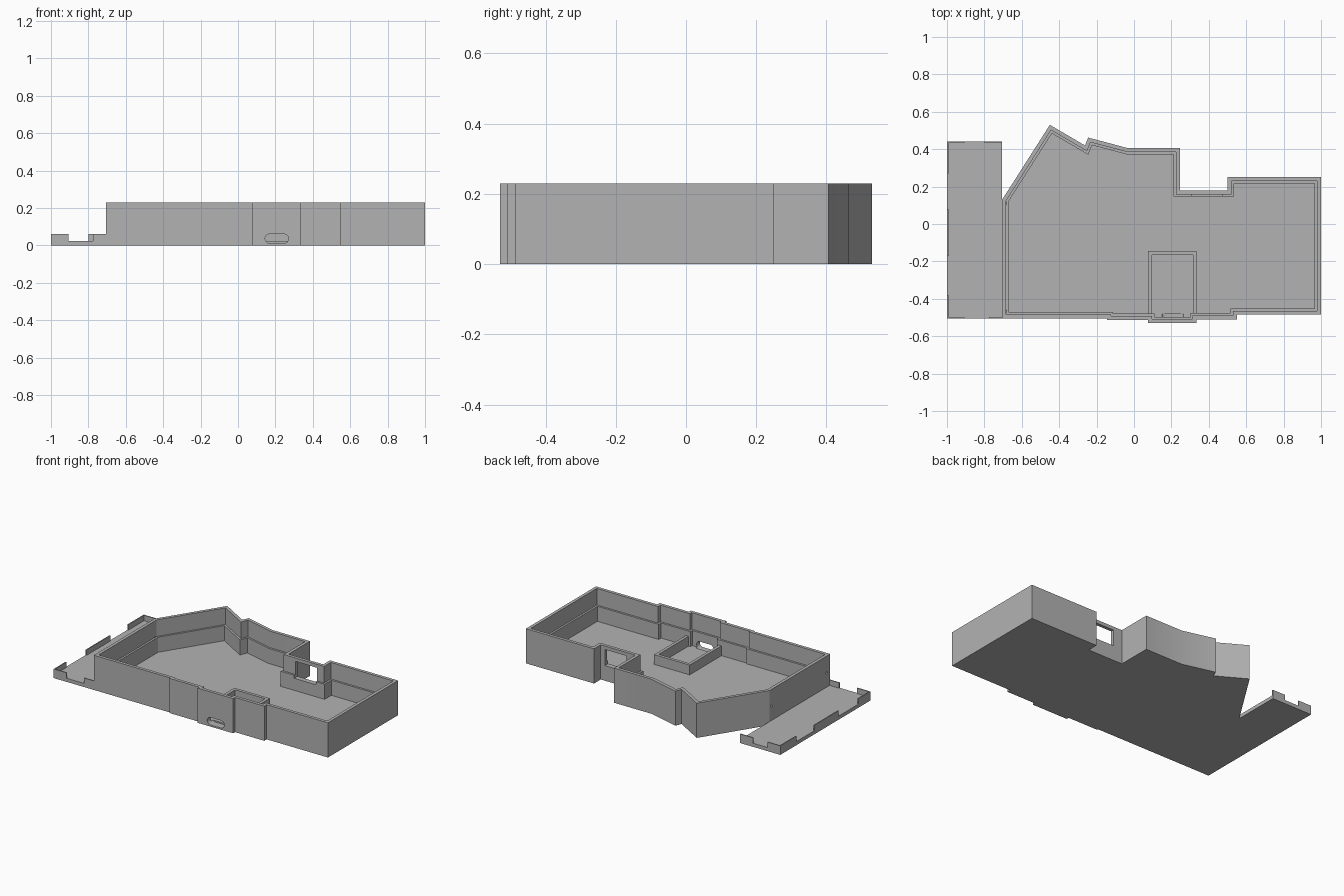
import bpy, bmesh, math
from mathutils import Vector

cube = bpy.data.objects.get("Cube")
if cube:
    bpy.data.objects.remove(cube, do_unlink=True)

gray = bpy.data.materials.new("plain_gray")
gray.use_nodes = True
COLOR = (0.45, 0.45, 0.45, 1)
gray.diffuse_color = COLOR
gray.node_tree.nodes["Principled BSDF"].inputs["Base Color"].default_value = COLOR

HEIGHT, FLOOR, LEDGE = 0.23, 0.02, 0.12


def finish(name, bm):
    bmesh.ops.recalc_face_normals(bm, faces=bm.faces)
    mesh = bpy.data.meshes.new(name)
    bm.to_mesh(mesh)
    bm.free()
    obj = bpy.data.objects.new(name, mesh)
    bpy.context.collection.objects.link(obj)
    mesh.materials.append(gray)
    return obj


def loft(name, rings):
    """Stitch equal-length rings of points and cap both ends."""
    bm = bmesh.new()
    loops = [[bm.verts.new(p) for p in ring] for ring in rings]
    n = len(loops[0])
    for a, b in zip(loops, loops[1:]):
        for i in range(n):
            j = (i + 1) % n
            bm.faces.new((a[i], a[j], b[j], b[i]))
    bm.faces.new(loops[0])
    bm.faces.new(loops[-1])
    return finish(name, bm)


def box(name, x0, x1, y0, y1, z0, z1):
    base = [(x0, y0), (x1, y0), (x1, y1), (x0, y1)]
    return loft(name, [[(x, y, z) for x, y in base] for z in (z0, z1)])


def inset(points, d):
    """Mitred inward offset of a counter-clockwise outline."""
    pts = [Vector(p) for p in points]
    out = []
    for i, p in enumerate(pts):
        u = (p - pts[i - 1]).normalized()
        v = (pts[(i + 1) % len(pts)] - p).normalized()
        n1, n2 = Vector((-u.y, u.x)), Vector((-v.y, v.x))
        out.append(p + (n1 + n2) * d / (1 + n1.dot(n2)))
    return out


def cut(obj, cutter):
    cutter.hide_render = True
    mod = obj.modifiers.new("cut", "BOOLEAN")
    mod.operation = "DIFFERENCE"
    mod.solver = "EXACT"
    mod.object = cutter
    bpy.context.view_layer.objects.active = obj
    bpy.ops.object.modifier_apply(modifier=mod.name)
    bpy.data.objects.remove(cutter, do_unlink=True)


# Main shell: outer wall, thin rim, inner ledge and floor
outline = [
    (-0.705, -0.505), (-0.145, -0.505), (-0.145, -0.513), (0.075, -0.513),
    (0.075, -0.53), (0.335, -0.53), (0.335, -0.51), (0.55, -0.51),
    (0.55, -0.485), (1, -0.485), (1, 0.25), (0.5, 0.25), (0.5, 0.18),
    (0.245, 0.18), (0.245, 0.405), (-0.03, 0.405), (-0.245, 0.462),
    (-0.262, 0.42), (-0.45, 0.53), (-0.705, 0.13),
]
profile = [(0, 0), (0, HEIGHT), (0.021, HEIGHT), (0.021, LEDGE),
           (0.034, LEDGE), (0.034, FLOOR)]
shell = loft("walled_shell",
             [[(p[0], p[1], z) for p in inset(outline, d)] for d, z in profile])

# Rear window opening
cut(shell, box("window_cutter", 0.31, 0.47, 0.1, 0.22, 0.1, 0.207))

# Rounded slot through the front wall
slot = []
for cx, start in ((0.245, -90), (0.17, 90)):
    for k in range(13):
        a = math.radians(start + k * 15)
        slot.append((cx + 0.025 * math.cos(a), 0.036 + 0.025 * math.sin(a)))
cut(shell, loft("slot_cutter", [[(x, y, z) for x, z in slot] for y in (-0.6, -0.48)]))

# Small round holes in the side wall
for cy in (0.11, -0.468):
    ring = [(cy + 0.008 * math.cos(k * math.pi / 8), 0.118 + 0.008 * math.sin(k * math.pi / 8))
            for k in range(16)]
    cut(shell, loft("hole_cutter", [[(x, y, z) for y, z in ring] for x in (-0.74, -0.682)]))

bpy.ops.object.select_all(action="DESELECT")
shell.select_set(True)
bpy.context.view_layer.objects.active = shell
bpy.ops.object.shade_smooth_by_angle(angle=math.radians(20))

# Low U-shaped enclosure behind the slot
enclosure = [(0.075, -0.5), (0.095, -0.5), (0.095, -0.165), (0.315, -0.165),
             (0.315, -0.5), (0.335, -0.5), (0.335, -0.145), (0.075, -0.145)]
loft("inner_enclosure", [[(x, y, z) for x, y in enclosure] for z in (0.01, 0.085)])

# Side platform with broken low curbs
DECK, CURB, T = 0.024, 0.06, 0.007
LEFT, RIGHT, FRONT, BACK = -1, -0.705, -0.505, 0.44
box("side_platform", LEFT, RIGHT, FRONT, BACK, 0, DECK)
for i, (y0, y1) in enumerate(((FRONT, -0.38), (-0.17, 0.08), (0.27, BACK))):
    box(f"side_curb_{i + 1}", LEFT, LEFT + T, y0, y1, DECK, CURB)
for name, y, gap_end in (("front", FRONT, -0.775), ("back", BACK - T, -0.8)):
    box(f"{name}_curb_outer", LEFT + T, -0.905, y, y + T, DECK, CURB)
    box(f"{name}_curb_inner", gap_end, RIGHT, y, y + T, DECK, CURB)
